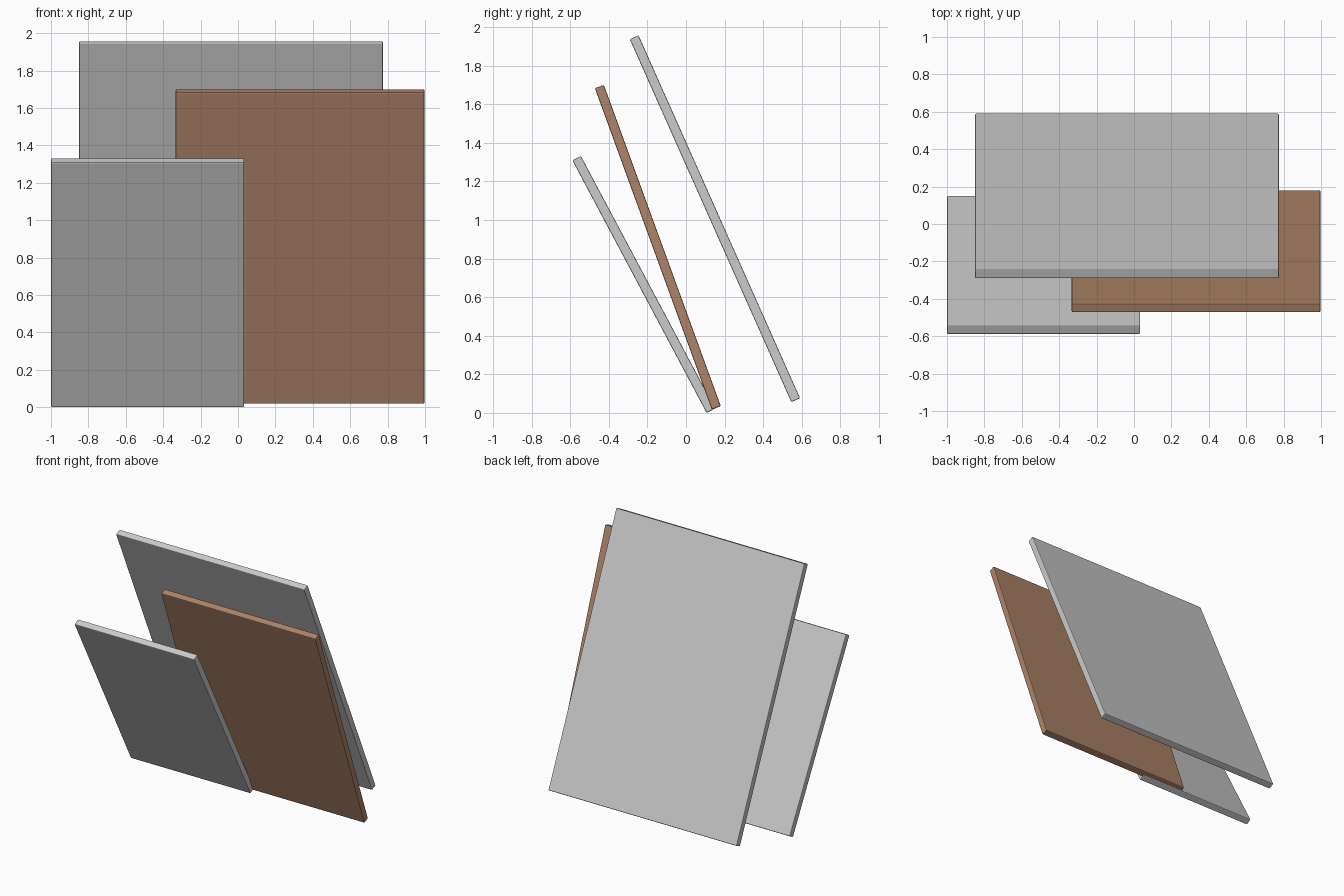
import bpy
from math import radians

if "Cube" in bpy.data.objects:
    bpy.data.objects.remove(bpy.data.objects["Cube"])


def panel(name, x0, x1, y, z, length, lean, color=None):
    """Thin leaning board with softly bevelled edges."""
    bpy.ops.mesh.primitive_cube_add(size=1, location=((x0 + x1) / 2, y, z))
    ob = bpy.context.object
    ob.name = name
    ob.scale = (x1 - x0, 0.05, length)
    bpy.ops.object.transform_apply(location=False, rotation=False, scale=True)
    ob.rotation_euler.x = radians(lean)
    bevel = ob.modifiers.new("soft_edges", "BEVEL")
    bevel.width = 0.006
    bevel.segments = 2
    if color:
        mat = bpy.data.materials.new(name + "_material")
        mat.diffuse_color = color
        mat.use_nodes = True
        mat.node_tree.nodes["Principled BSDF"].inputs["Base Color"].default_value = mat.diffuse_color
        ob.data.materials.append(mat)
    return ob


# three overlapping boards, back to front
panel("back_panel", -0.85, 0.775, 0.150, 1.007, 2.06, 24)
panel("middle_panel", -0.333, 0.997, -0.146, 0.859, 1.773, 20, (0.42, 0.23, 0.14, 1))
panel("front_panel", -1.0, 0.033, -0.219, 0.666, 1.483, 28)
